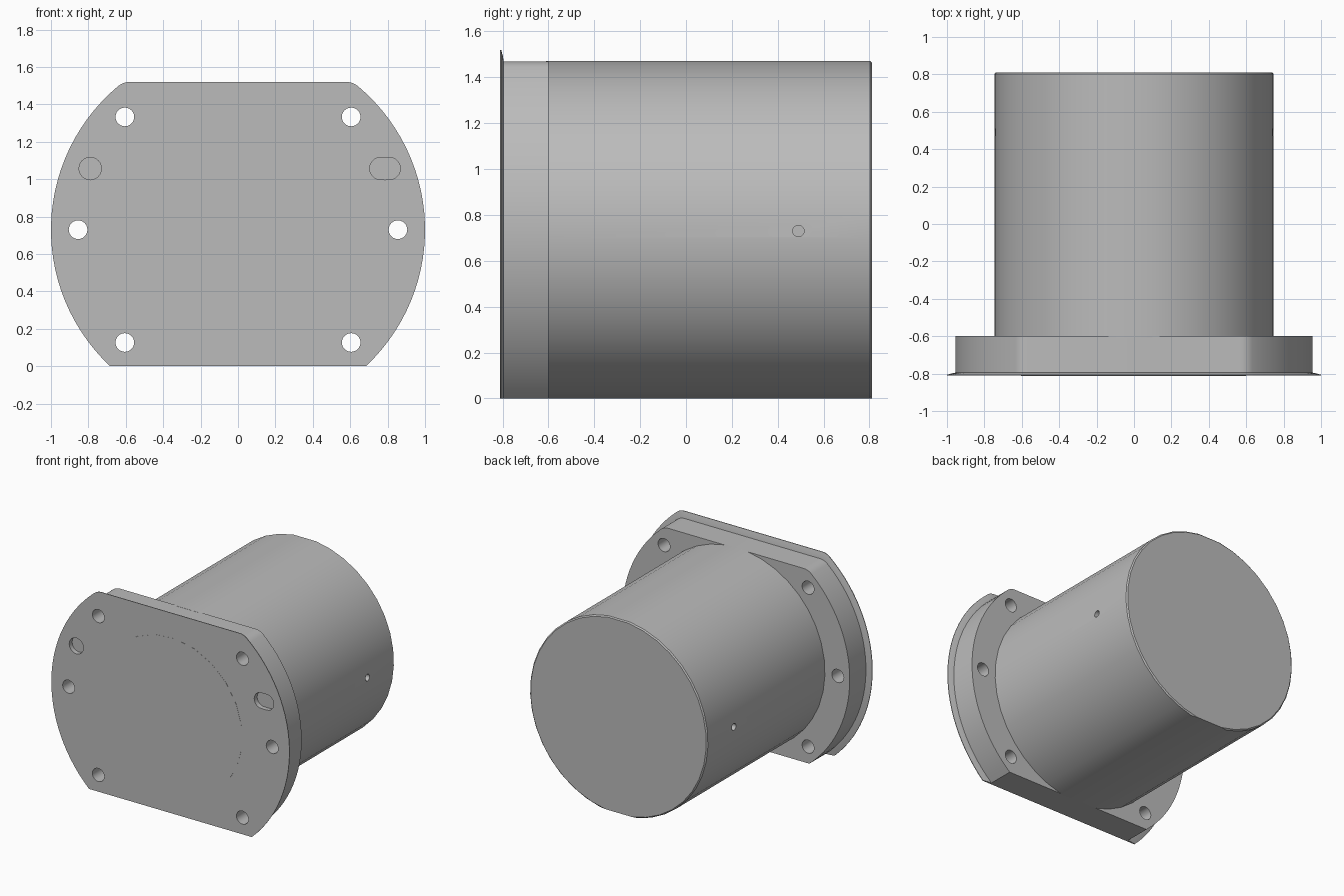
import bpy, bmesh, math
from mathutils import Matrix

AXIS_Z = 0.73  # height of the common axis

if "Cube" in bpy.data.objects:
    bpy.data.objects.remove(bpy.data.objects["Cube"], do_unlink=True)

grey = bpy.data.materials.new("plain grey")
grey.use_nodes = True
COLOUR = (0.5, 0.5, 0.5, 1)
grey.diffuse_color = COLOUR
grey.node_tree.nodes["Principled BSDF"].inputs["Base Color"].default_value = COLOUR


def outline(radius, top, corner, segs):
    """Circle cut flat at the floor and at the top, with rounded upper corners."""
    low = -math.asin(AXIS_Z / radius)
    cx = math.sqrt((radius - corner) ** 2 - (top - corner) ** 2)
    high = math.atan2(top - corner, cx)
    half = []
    for i in range(segs + 1):
        a = low + (high - low) * i / segs
        half.append((radius * math.cos(a), radius * math.sin(a)))
    if corner:
        for i in range(1, 7):
            a = high + (math.pi / 2 - high) * i / 6
            half.append((cx + corner * math.cos(a), top - corner + corner * math.sin(a)))
    return half + [(-x, z) for x, z in reversed(half)]


def finish(name, bm):
    bmesh.ops.recalc_face_normals(bm, faces=bm.faces)
    mesh = bpy.data.meshes.new(name)
    bm.to_mesh(mesh)
    bm.free()
    mesh.materials.append(grey)
    ob = bpy.data.objects.new(name, mesh)
    bpy.context.scene.collection.objects.link(ob)
    return ob


def loft(name, rings):
    """Skin a closed solid through (y, outline) rings."""
    bm = bmesh.new()
    loops = [[bm.verts.new((x, y, z + AXIS_Z)) for x, z in pts] for y, pts in rings]
    n = len(loops[0])
    for a, b in zip(loops, loops[1:]):
        for i in range(n):
            j = (i + 1) % n
            bm.faces.new((a[i], a[j], b[j], b[i]))
    bm.faces.new(loops[0])
    bm.faces.new(loops[-1])
    return finish(name, bm)


def add_rod(bm, centre, radius, length, axis, sides=24, stretch=0):
    """Cylinder along an axis; stretch widens it in x into a slot."""
    turn = Matrix.Rotation(math.pi / 2, 4, 'X' if axis == 'Y' else 'Y')
    made = bmesh.ops.create_cone(bm, cap_ends=True, segments=sides, radius1=radius,
                                 radius2=radius, depth=length)["verts"]
    for v in made:
        if abs(v.co.x) > 1e-5:
            v.co.x += math.copysign(stretch, v.co.x)
    bmesh.ops.transform(bm, matrix=Matrix.Translation(centre) @ turn, verts=made)


def cut(target, name, bm):
    cutter = finish(name, bm)
    mod = target.modifiers.new(name, 'BOOLEAN')
    mod.operation = 'DIFFERENCE'
    mod.solver = 'EXACT'
    mod.object = cutter
    bpy.context.view_layer.objects.active = target
    bpy.ops.object.modifier_apply(modifier=name)
    bpy.data.objects.remove(cutter, do_unlink=True)


def smooth(ob):
    bpy.ops.object.select_all(action='DESELECT')
    ob.select_set(True)
    bpy.context.view_layer.objects.active = ob
    bpy.ops.object.shade_smooth_by_angle(angle=math.radians(25))


# Flange with a thin flared lip around its front
lip = outline(1.0, 0.79, 0.1, 28)
flare = outline(0.975, 0.765, 0.1, 28)
rim = outline(0.955, 0.74, 0.1, 28)
flange = loft("flange", [(-0.811, lip), (-0.806, lip), (-0.799, flare),
                         (-0.795, rim), (-0.6, rim)])

# Bolt holes through the flange
bm = bmesh.new()
for side in (-1, 1):
    for x, z in ((0.605, 1.333), (0.855, 0.73), (0.605, 0.127)):
        add_rod(bm, (side * x, -0.7, z), 0.05, 0.5, 'Y')
cut(flange, "bolt_hole_cutter", bm)

# Shallow locating hole and slot in the front face
bm = bmesh.new()
add_rod(bm, (-0.79, -0.811, 1.057), 0.06, 0.07, 'Y')
add_rod(bm, (0.786, -0.811, 1.057), 0.06, 0.07, 'Y', stretch=0.022)
cut(flange, "locating_cutter", bm)
smooth(flange)

# Cylindrical body with a slightly chamfered end
barrel = outline(0.747, 0.741, 0, 17)
barrel_end = outline(0.738, 0.733, 0, 17)
body = loft("body", [(-0.61, barrel), (0.803, barrel), (0.811, barrel_end)])

# Small side holes
bm = bmesh.new()
for side in (-1, 1):
    add_rod(bm, (side * 0.74, 0.49, AXIS_Z), 0.025, 0.16, 'X', sides=16)
cut(body, "side_hole_cutter", bm)
smooth(body)

# Round cover set nearly flush in the front face
bm = bmesh.new()
made = bmesh.ops.create_cone(bm, cap_ends=True, segments=23, radius1=0.605,
                             radius2=0.605, depth=0.006)["verts"]
bmesh.ops.transform(bm, verts=made, matrix=Matrix.Translation((0, -0.809, AXIS_Z))
                    @ Matrix.Rotation(math.pi / 2, 4, 'X') @ Matrix.Rotation(math.pi / 2, 4, 'Z'))
finish("front_cover", bm)
